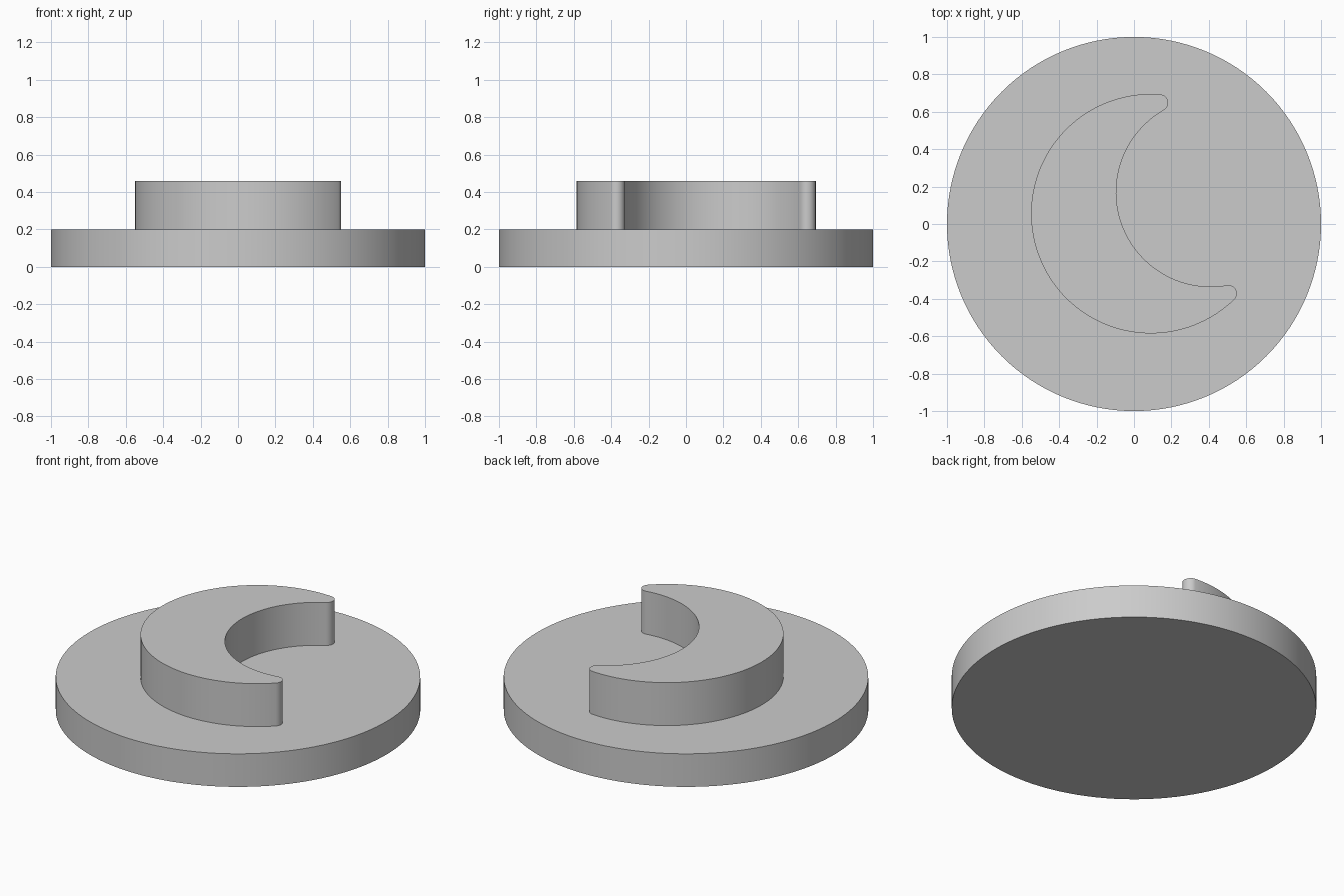
import bpy
import bmesh
from math import atan2, cos, sin, sqrt, radians, tau
from mathutils import Vector

default = bpy.data.objects.get("Cube")
if default:
    bpy.data.objects.remove(default, do_unlink=True)

grey = bpy.data.materials.new("plain grey")
grey.use_nodes = True
COLOUR = (0.6, 0.6, 0.6, 1)
grey.diffuse_color = COLOUR
grey.node_tree.nodes["Principled BSDF"].inputs["Base Color"].default_value = COLOUR


def arc(centre, radius, start, end, steps):
    """Points along an arc, leaving out the last one."""
    return [centre + radius * Vector((cos(a), sin(a)))
            for a in (start + (end - start) * i / steps for i in range(steps))]


def heading(a, b):
    return atan2(b.y - a.y, b.x - a.x)


def extrude_outline(name, outline, bottom, top):
    """Closed prism over a counter-clockwise outline, smooth round its side."""
    bm = bmesh.new()
    face = bm.faces.new([bm.verts.new((p.x, p.y, bottom)) for p in outline])
    lid = bmesh.ops.extrude_face_region(bm, geom=[face], use_keep_orig=True)
    moved = [g for g in lid["geom"] if isinstance(g, bmesh.types.BMVert)]
    bmesh.ops.translate(bm, verts=moved, vec=(0, 0, top - bottom))
    bmesh.ops.recalc_face_normals(bm, faces=bm.faces)
    mesh = bpy.data.meshes.new(name)
    bm.to_mesh(mesh)
    bm.free()
    mesh.materials.append(grey)
    obj = bpy.data.objects.new(name, mesh)
    bpy.context.collection.objects.link(obj)
    bpy.ops.object.select_all(action="DESELECT")
    obj.select_set(True)
    bpy.context.view_layer.objects.active = obj
    bpy.ops.object.shade_smooth_by_angle(angle=radians(30))
    return obj


# Round base
BASE_TOP, TOP = 0.2, 0.46
extrude_outline("base_disc", arc(Vector((0, 0)), 1, 0, tau, 128), 0, BASE_TOP)

# Crescent: outer circle minus inner circle, with rounded horn tips
outer, outer_r = Vector((0.09, 0.055)), 0.64
inner, inner_r = Vector((0.41, 0.17)), 0.505
tip_r = 0.045

# Tip centres touch the outer circle from inside and the inner from outside
across = inner - outer
gap = across.length
reach = outer_r - tip_r
along = (reach**2 - (inner_r + tip_r)**2 + gap**2) / (2 * gap)
side = sqrt(reach**2 - along**2)
axis = across / gap
normal = Vector((-axis.y, axis.x))
upper_tip = outer + axis * along + normal * side
lower_tip = outer + axis * along - normal * side

outer_start = heading(outer, upper_tip)
outer_end = heading(outer, lower_tip) + tau
outline = arc(outer, outer_r, outer_start, outer_end, 80)
outline += arc(lower_tip, tip_r, outer_end, heading(lower_tip, inner) + tau, 16)
outline += arc(inner, inner_r, heading(inner, lower_tip) + tau,
               heading(inner, upper_tip), 60)
outline += arc(upper_tip, tip_r, heading(upper_tip, inner), outer_start, 16)
extrude_outline("raised_crescent", outline, BASE_TOP, TOP)
